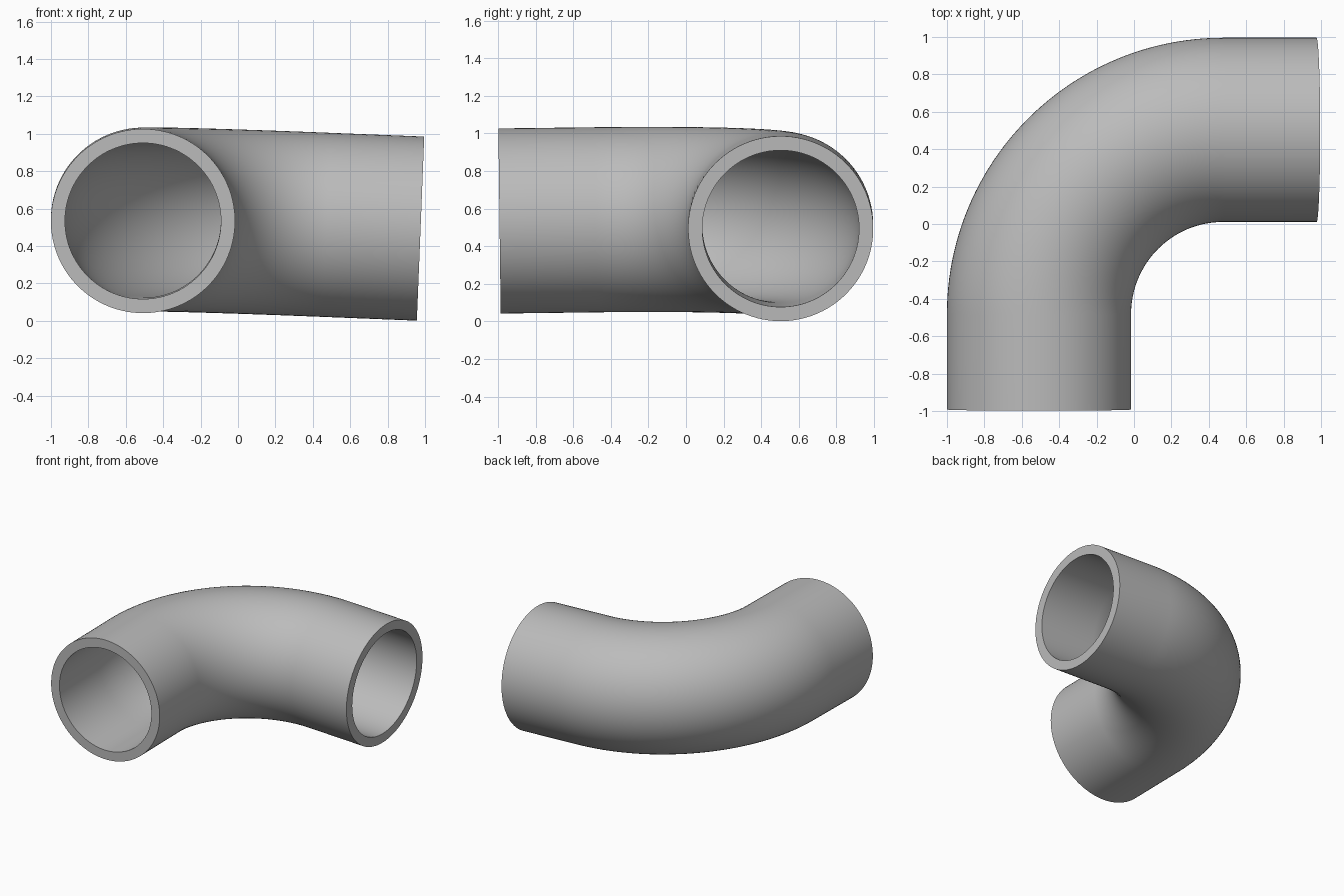
import bpy, bmesh, math
from mathutils import Vector

cube = bpy.data.objects.get("Cube")
if cube:
    bpy.data.objects.remove(cube, do_unlink=True)

OUTER, INNER = 0.4925, 0.417
BEND, LEG_A, LEG_B = 0.985, 0.51, 0.50
SIDES, STEPS = 96, 48

# Slightly tilted bend plane: leg A runs back, leg B runs to the left
v = Vector((0, 1, 0.0125)).normalized()
u = Vector((1, 0, -0.04))
u = (u - v * u.dot(v)).normalized()
n = u.cross(v)
start = Vector((-0.508, -0.992, 0.534))
centre = start + v * LEG_A + u * BEND

# Stations along the centreline: position and in-plane radial direction
stations = [(start, -u)]
for i in range(STEPS + 1):
    t = math.pi / 2 * i / STEPS
    radial = v * math.sin(t) - u * math.cos(t)
    stations.append((centre + radial * BEND, radial))
stations.append((stations[-1][0] + u * LEG_B, v))

# Sweep outward wall forward and bore back, closing through both rims
bm = bmesh.new()


def ring(station, radius):
    pos, radial = station
    angles = [2 * math.pi * k / SIDES for k in range(SIDES)]
    return [bm.verts.new(pos + (radial * math.cos(a) + n * math.sin(a)) * radius)
            for a in angles]


loops = [ring(s, OUTER) for s in stations]
loops += [ring(s, INNER) for s in reversed(stations)]
for i, a in enumerate(loops):
    b = loops[(i + 1) % len(loops)]
    for k in range(SIDES):
        m = (k + 1) % SIDES
        bm.faces.new((a[k], a[m], b[m], b[k]))
bmesh.ops.recalc_face_normals(bm, faces=bm.faces)

mesh = bpy.data.meshes.new("pipe_elbow")
bm.to_mesh(mesh)
bm.free()
pipe = bpy.data.objects.new("pipe_elbow", mesh)
bpy.context.collection.objects.link(pipe)

# Plain grey material
grey = bpy.data.materials.new("plain_grey")
grey.use_nodes = True
colour = (0.5, 0.5, 0.5, 1)
grey.diffuse_color = colour
grey.node_tree.nodes["Principled BSDF"].inputs["Base Color"].default_value = colour
mesh.materials.append(grey)

# Smooth walls with crisp rims
bpy.ops.object.select_all(action='DESELECT')
pipe.select_set(True)
bpy.context.view_layer.objects.active = pipe
bpy.ops.object.shade_smooth_by_angle(angle=math.radians(30))
